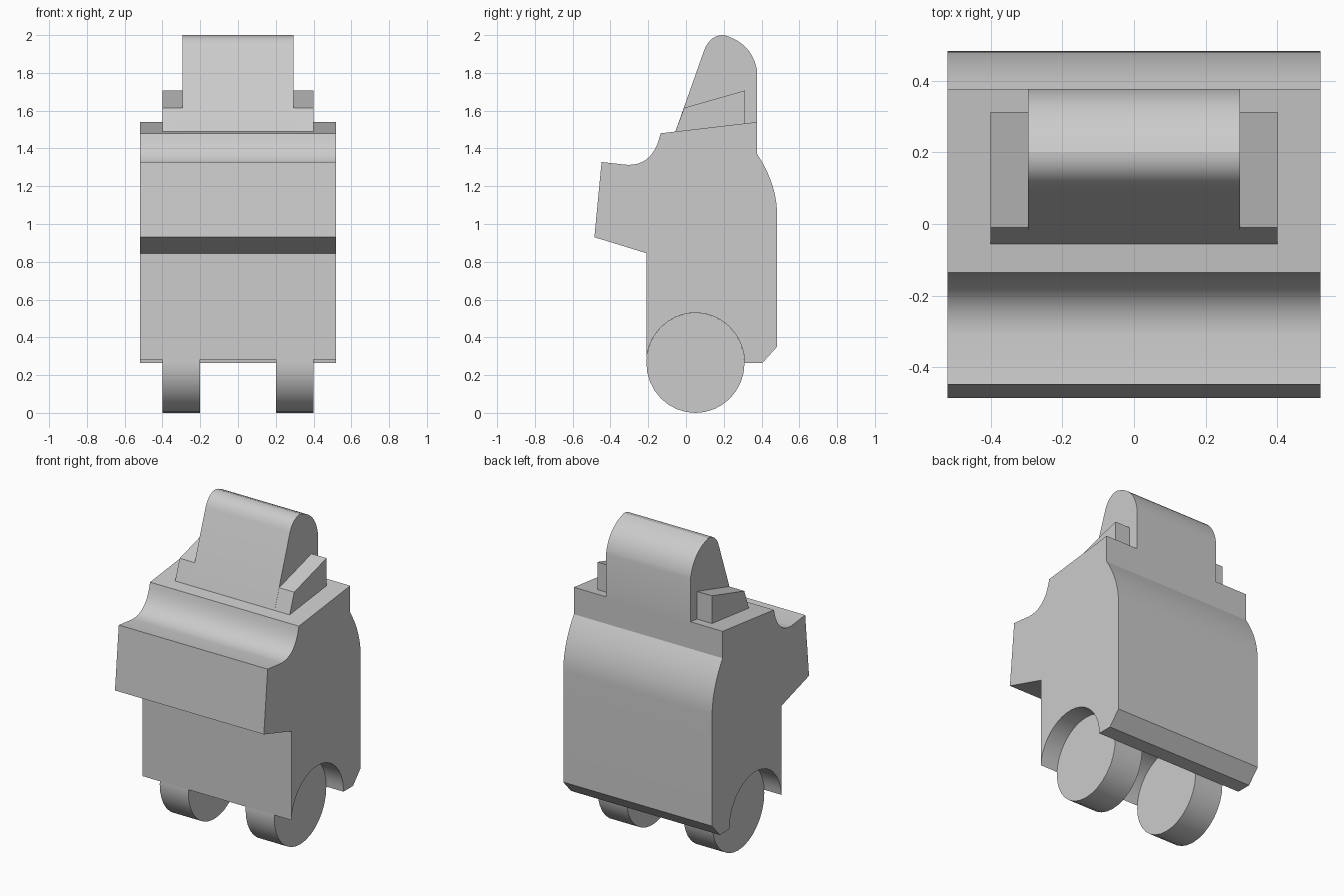
import bpy
import bmesh
import math
from mathutils import Vector

cube = bpy.data.objects.get("Cube")
if cube:
    bpy.data.objects.remove(cube, do_unlink=True)

grey = bpy.data.materials.new("plain_grey")
grey.use_nodes = True
GREY = (0.6, 0.6, 0.6, 1)
grey.diffuse_color = GREY
grey.node_tree.nodes["Principled BSDF"].inputs["Base Color"].default_value = GREY


def bend(a, c, b, steps=10):
    """Curve from a to b pulled towards c."""
    a, b, c = Vector(a), Vector(b), Vector(c)
    ts = [i / steps for i in range(steps + 1)]
    return [tuple(a * (1 - t) ** 2 + c * 2 * t * (1 - t) + b * t * t) for t in ts]


def arc(start, end, steps):
    """Points on the wheel outline, angles in degrees."""
    angles = [math.radians(start + (end - start) * i / steps) for i in range(steps + 1)]
    return [(0.05 + 0.26 * math.cos(a), 0.265 + 0.265 * math.sin(a)) for a in angles]


def extrude(name, profile, x0, x1):
    """Side profile of (y, z) points, extruded across x."""
    bm = bmesh.new()
    face = bm.faces.new([bm.verts.new((x0, y, z)) for y, z in profile])
    result = bmesh.ops.extrude_face_region(bm, geom=[face])
    verts = [v for v in result["geom"] if isinstance(v, bmesh.types.BMVert)]
    bmesh.ops.translate(bm, verts=verts, vec=(x1 - x0, 0, 0))
    bmesh.ops.recalc_face_normals(bm, faces=bm.faces)
    mesh = bpy.data.meshes.new(name)
    bm.to_mesh(mesh)
    bm.free()
    mesh.materials.append(grey)
    obj = bpy.data.objects.new(name, mesh)
    bpy.context.collection.objects.link(obj)
    bpy.ops.object.select_all(action="DESELECT")
    obj.select_set(True)
    bpy.context.view_layer.objects.active = obj
    bpy.ops.object.shade_smooth_by_angle(angle=math.radians(20))
    return obj


# Body: arch underneath, chamfered heel, curved back, scooped chest ledge
body = arc(176, 0, 20)
body += [(0.405, 0.265), (0.482, 0.35)]
body += bend((0.482, 1.05), (0.482, 1.21), (0.377, 1.37))
body += [(0.377, 1.54)]
body += bend((-0.135, 1.48), (-0.17, 1.31), (-0.31, 1.313))
body += [(-0.447, 1.328), (-0.485, 0.93), (-0.208, 0.845)]
extrude("body", body, -0.52, 0.52)

# Head: sloping front, rounded crown, back flush with the body
head = [(0.377, 1.5), (-0.063, 1.47)]
head += bend((0.098, 1.925), (0.13, 2.0), (0.2, 2.0))
head += bend((0.2, 2.0), (0.35, 1.96), (0.377, 1.81))[1:]
extrude("head", head, -0.295, 0.295)

# Wedge blocks beside the head, and the wheels
block = [(-0.063, 1.47), (-0.01, 1.615), (0.312, 1.707), (0.312, 1.5)]
wheel = arc(0, 360, 32)[:-1]
for side, sign in (("left", 1), ("right", -1)):
    extrude(side + "_head_block", block, sign * 0.295, sign * 0.4)
    extrude(side + "_wheel", wheel, sign * 0.2, sign * 0.4)
